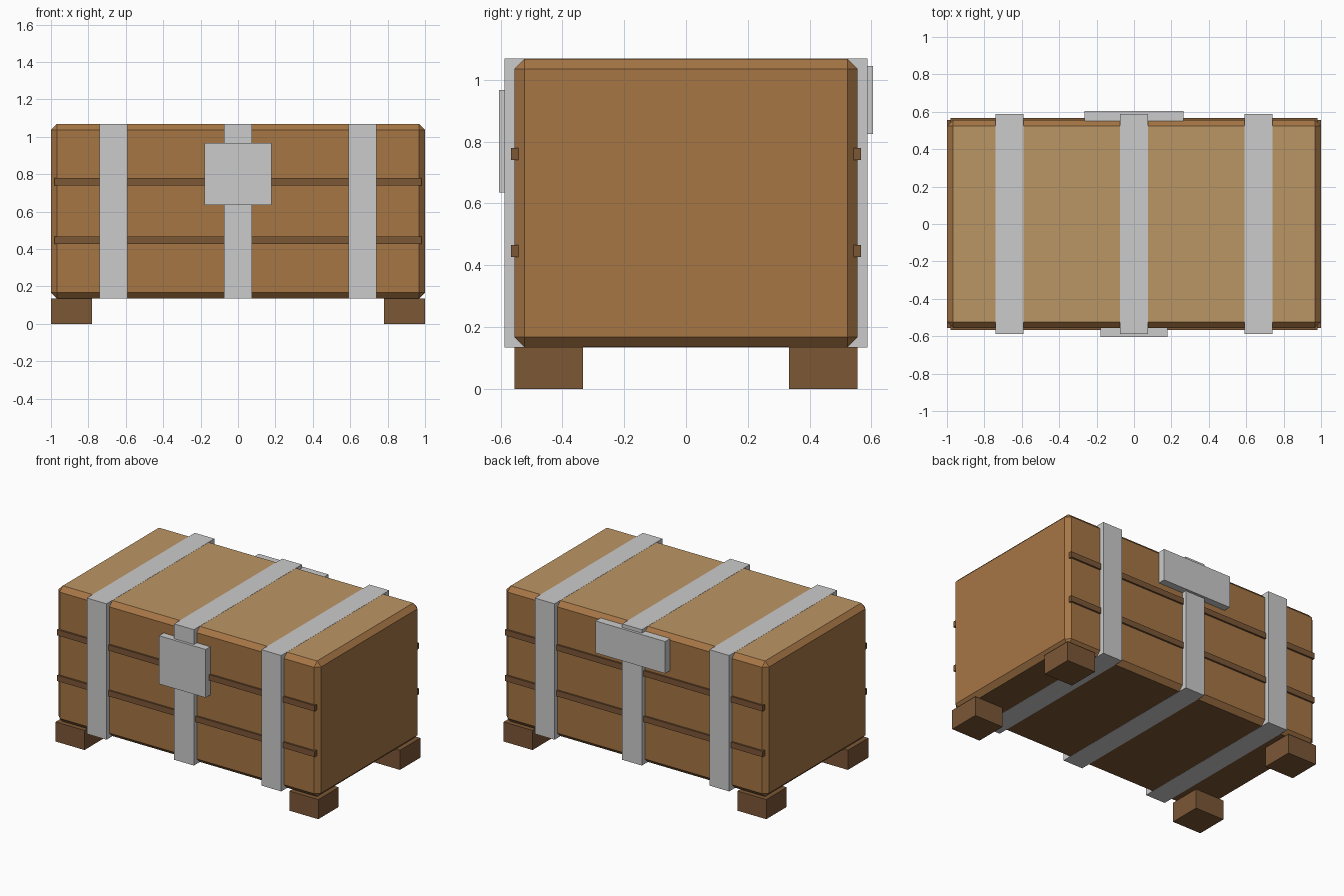
import bpy, bmesh
from mathutils import Vector

if "Cube" in bpy.data.objects:
    bpy.data.objects.remove(bpy.data.objects["Cube"])


def material(name, rgb):
    m = bpy.data.materials.new(name)
    m.diffuse_color = (*rgb, 1)
    m.use_nodes = True
    m.node_tree.nodes["Principled BSDF"].inputs["Base Color"].default_value = m.diffuse_color
    return m


wood = material("wood", (0.38, 0.18, 0.06))
pale_wood = material("pale_wood", (0.50, 0.305, 0.128))
dark_wood = material("dark_wood", (0.20, 0.095, 0.037))


def box(name, lo, hi, mats=(), bevel=0):
    """Axis-aligned box from corner lo to corner hi, optionally chamfered."""
    lo, hi = Vector(lo), Vector(hi)
    bm = bmesh.new()
    bmesh.ops.create_cube(bm, size=1)
    bmesh.ops.scale(bm, vec=hi - lo, verts=bm.verts)
    if bevel:
        bmesh.ops.bevel(bm, geom=bm.edges[:], offset=bevel, segments=1,
                        affect='EDGES', profile=0.5)
    # top and bottom faces may use their own materials
    if len(mats) == 3:
        bm.normal_update()
        for f in bm.faces:
            f.material_index = 1 if f.normal.z > 0.99 else 2 if f.normal.z < -0.99 else 0
    mesh = bpy.data.meshes.new(name)
    bm.to_mesh(mesh)
    bm.free()
    for m in mats:
        mesh.materials.append(m)
    ob = bpy.data.objects.new(name, mesh)
    ob.location = (lo + hi) / 2
    bpy.context.collection.objects.link(ob)
    return ob


# Chest body with chamfered edges
box("chest_body", (-1, -0.555, 0.135), (1, 0.555, 1.068),
    (wood, pale_wood, dark_wood), bevel=0.032)

# Metal straps wrapping the body, a hair proud of its top and bottom
for label, x in (("left", -0.665), ("middle", 0), ("right", 0.665)):
    box(f"strap_{label}", (x - 0.075, -0.587, 0.134), (x + 0.075, 0.587, 1.069))

# Front lock plate and back hinge plate
box("lock_plate", (-0.178, -0.605, 0.635), (0.178, -0.55, 0.967))
box("hinge_plate", (-0.265, 0.55, 0.825), (0.265, 0.605, 1.045))

# Thin horizontal battens and corner feet
for side, s in (("front", -1), ("back", 1)):
    for level, z in (("lower", 0.446), ("upper", 0.76)):
        y0, y1 = sorted((s * 0.543, s * 0.567))
        box(f"{side}_{level}_batten", (-0.98, y0, z - 0.02), (0.98, y1, z + 0.02), (dark_wood,))
    for hand, h in (("left", -1), ("right", 1)):
        x0, x1 = sorted((h * 0.78, h * 1.0))
        y0, y1 = sorted((s * 0.333, s * 0.555))
        box(f"{side}_{hand}_foot", (x0, y0, 0), (x1, y1, 0.135), (dark_wood,))
